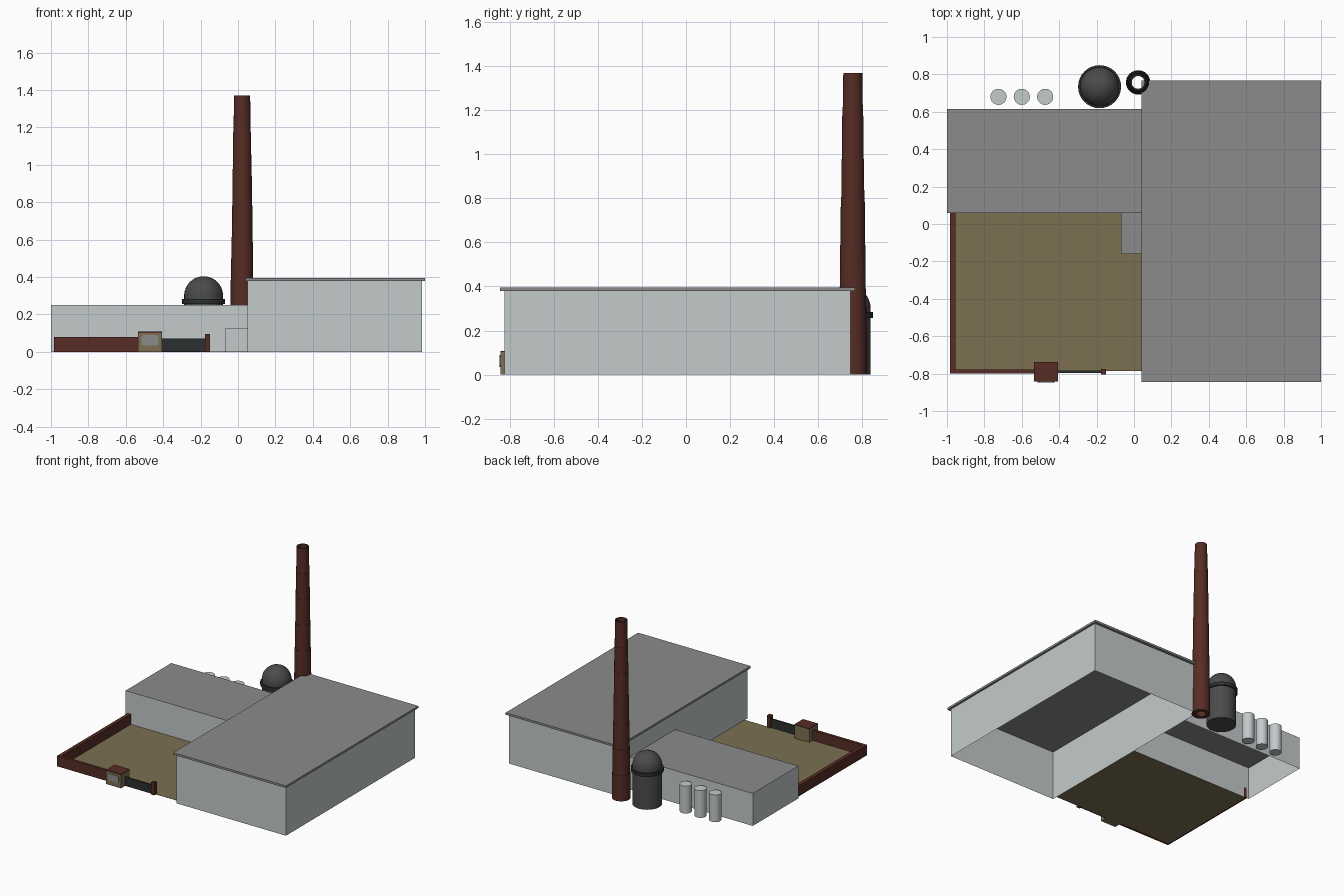
import bpy, bmesh, math

if "Cube" in bpy.data.objects:
    bpy.data.objects.remove(bpy.data.objects["Cube"])


def material(name, rgb):
    m = bpy.data.materials.new(name)
    m.diffuse_color = (*rgb, 1)
    m.use_nodes = True
    m.node_tree.nodes["Principled BSDF"].inputs["Base Color"].default_value = m.diffuse_color
    return m


WALL = material("pale wall", (0.55, 0.59, 0.60))
ROOF = material("roof grey", (0.26, 0.26, 0.26))
YARD = material("yard tan", (0.20, 0.16, 0.085))
BRICK = material("red brown brick", (0.095, 0.026, 0.018))
TANK = material("dark tank grey", (0.07, 0.07, 0.07))
DARK = material("blackish metal", (0.025, 0.029, 0.029))


def finish(name, bm, mats):
    me = bpy.data.meshes.new(name)
    bm.to_mesh(me)
    bm.free()
    for m in mats:
        me.materials.append(m)
    ob = bpy.data.objects.new(name, me)
    bpy.context.collection.objects.link(ob)
    return ob


def box(name, x, y, z, mat, top=None, drop=()):
    """Box from ranges; optional top colour; drop lists z directions to leave open."""
    bm = bmesh.new()
    bmesh.ops.create_cube(bm, size=1)
    for v in bm.verts:
        v.co = [r[0] + (c + 0.5) * (r[1] - r[0]) for c, r in zip(v.co, (x, y, z))]
    bm.normal_update()
    bmesh.ops.delete(bm, geom=[f for f in bm.faces if round(f.normal.z) in drop and abs(f.normal.z) > 0.5],
                     context='FACES')
    if top:
        for f in bm.faces:
            f.material_index = int(f.normal.z > 0.5)
    return finish(name, bm, [mat, top] if top else [mat])


def lathe(name, profile, centre, mats, sides=32, rule=None, closed=False):
    """Revolve (radius, z) points around a vertical axis."""
    bm = bmesh.new()
    pts = profile + [profile[0]] if closed else profile
    vs = [bm.verts.new((r, 0, z)) for r, z in pts]
    es = [bm.edges.new(p) for p in zip(vs, vs[1:])]
    bmesh.ops.spin(bm, geom=vs + es, cent=(0, 0, 0), axis=(0, 0, 1),
                   angle=math.tau, steps=sides)
    bmesh.ops.remove_doubles(bm, verts=bm.verts, dist=1e-5)
    bmesh.ops.dissolve_degenerate(bm, edges=bm.edges, dist=1e-6)
    bmesh.ops.recalc_face_normals(bm, faces=bm.faces)
    for f in bm.faces:
        f.smooth = True
        if rule:
            f.material_index = rule(f)
    ob = finish(name, bm, mats)
    ob.location = (*centre, 0)
    bpy.ops.object.select_all(action='DESELECT')
    ob.select_set(True)
    bpy.context.view_layer.objects.active = ob
    bpy.ops.object.shade_smooth_by_angle(angle=math.radians(35))
    return ob


# Main hall, open underneath, with overhanging roof slab
box("main_hall_walls", (0.05, 0.985), (-0.823, 0.747), (0, 0.38), WALL, drop=(-1, 1))
box("main_hall_roof", (0.04, 1.0), (-0.845, 0.768), (0.38, 0.396), ROOF)

# Low wing and entrance annex
box("side_wing", (-1.0, 0.05), (0.06, 0.615), (0, 0.25), WALL, top=ROOF, drop=(-1,))
box("entrance_annex", (-0.07, 0.05), (-0.16, 0.06), (0, 0.125), WALL, top=ROOF, drop=(-1,))

# Yard, boundary walls, gate and post
box("yard", (-0.97, 0.05), (-0.785, 0.06), (0, 0.002), YARD)
box("left_boundary_wall", (-0.983, -0.955), (-0.8, 0.06), (0, 0.08), BRICK)
box("front_boundary_wall", (-0.955, -0.535), (-0.8, -0.778), (0, 0.08), BRICK)
box("gate", (-0.405, -0.175), (-0.796, -0.784), (0.002, 0.07), DARK)
box("gate_post", (-0.177, -0.149), (-0.805, -0.775), (0, 0.095), BRICK)

# Gatehouse with chamfered window plate
box("gatehouse", (-0.535, -0.407), (-0.843, -0.737), (0, 0.102), YARD)
box("gatehouse_roof", (-0.535, -0.407), (-0.843, -0.737), (0.102, 0.108), BRICK)
bm = bmesh.new()
outline = []
for sx, sz in ((1, 1), (-1, 1), (-1, -1), (1, -1)):
    pair = [(0.045, 0.019), (0.037, 0.027)]
    for a, b in (pair if sx * sz > 0 else pair[::-1]):
        outline.append(bm.verts.new((-0.471 + sx * a, -0.847, 0.062 + sz * b)))
face = bm.faces.new(outline)
ext = bmesh.ops.extrude_face_region(bm, geom=[face])
bmesh.ops.translate(bm, vec=(0, 0.005, 0),
                    verts=[g for g in ext["geom"] if isinstance(g, bmesh.types.BMVert)])
bmesh.ops.recalc_face_normals(bm, faces=bm.faces)
finish("gatehouse_window", bm, [ROOF])

# Chimney: seven tapering tube sections with dark ledges and rim
H, N = 1.37, 7
radius = lambda z: 0.065 - 0.022 * z / H
profile = [(0.034, 0)]
for i in range(N):
    z0, z1 = H * i / N, H * (i + 1) / N
    profile += [(radius(z0), z0), (radius(z1) + 0.002 * (i < N - 1), z1)]
profile.append((0.034, H))
lathe("chimney", profile, (0.022, 0.757), [BRICK, DARK], closed=True,
      rule=lambda f: int(f.normal.z > 0.7))

# Domed tank with collar
dome = [(0.104 * math.cos(a), 0.3 + 0.104 * math.sin(a))
        for a in (math.pi / 2 * k / 10 for k in range(10))]
lathe("domed_tank", [(0, 0), (0.104, 0)] + dome + [(0, 0.404)], (-0.184, 0.734), [TANK])
lathe("tank_collar", [(0.1, 0.257), (0.115, 0.257), (0.115, 0.283), (0.1, 0.283)],
      (-0.184, 0.734), [DARK], closed=True)

# Row of small silos
for i in range(3):
    lathe(f"small_silo_{i + 1}", [(0, 0), (0.043, 0), (0.043, 0.21), (0, 0.21)],
          (-0.725 + 0.125 * i, 0.68), [WALL])
